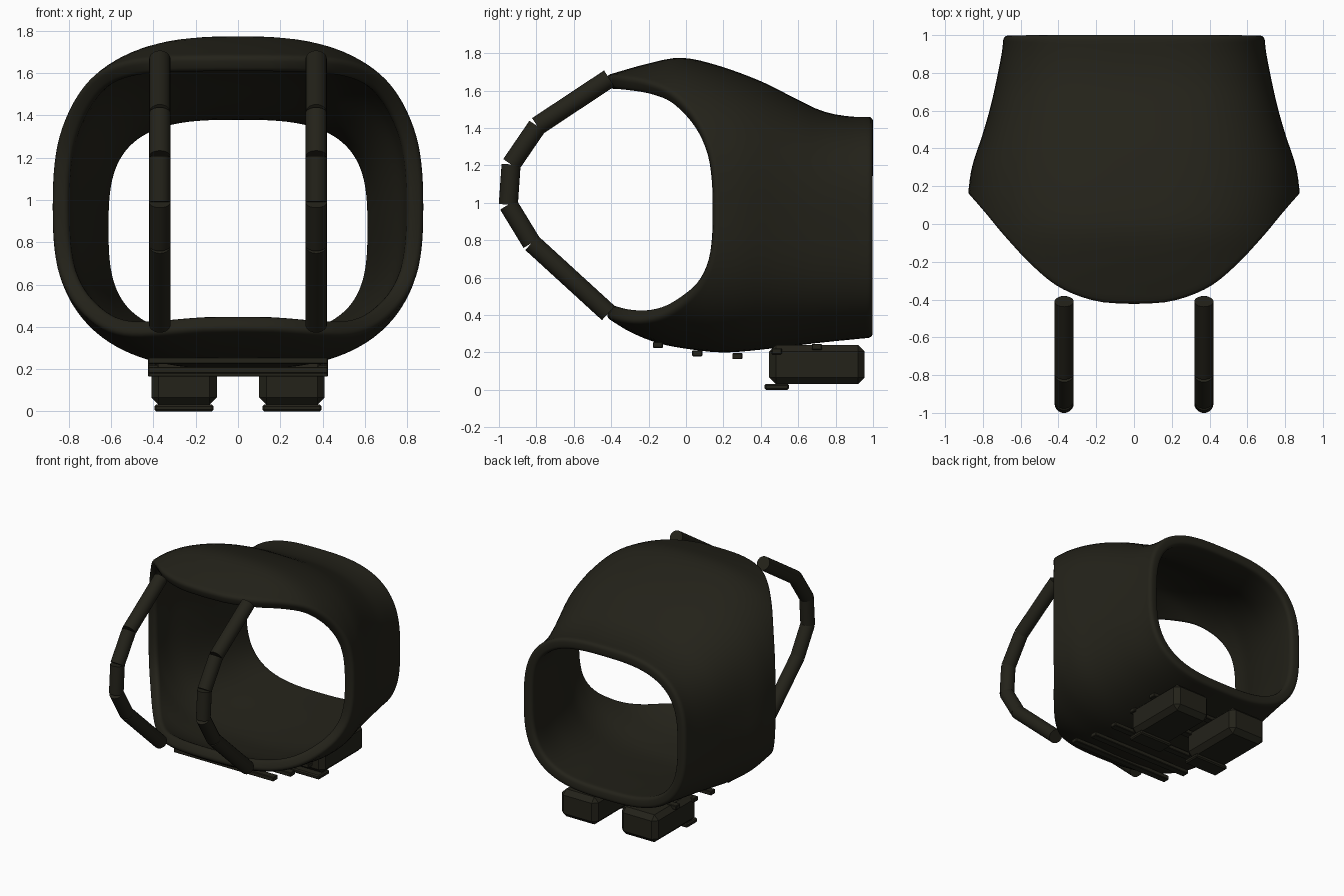
import bpy, bmesh, math
from mathutils import Vector

if "Cube" in bpy.data.objects:
    bpy.data.objects.remove(bpy.data.objects["Cube"])

mat = bpy.data.materials.new("dark_olive")
mat.diffuse_color = (0.017, 0.016, 0.010, 1)
mat.use_nodes = True
mat.node_tree.nodes["Principled BSDF"].inputs["Base Color"].default_value = mat.diffuse_color


def finish(ob, angle=35):
    ob.data.materials.append(mat)
    bpy.ops.object.select_all(action='DESELECT')
    ob.select_set(True)
    bpy.context.view_layer.objects.active = ob
    for m in list(ob.modifiers):
        bpy.ops.object.modifier_apply(modifier=m.name)
    bpy.ops.object.shade_smooth_by_angle(angle=math.radians(angle))


def new_object(name, bm):
    bmesh.ops.recalc_face_normals(bm, faces=bm.faces)
    me = bpy.data.meshes.new(name)
    bm.to_mesh(me)
    bm.free()
    ob = bpy.data.objects.new(name, me)
    bpy.context.collection.objects.link(ob)
    return ob


def curve(pts, t):
    """Smooth interpolation through (position, value) points."""
    t = min(max(t, pts[0][0]), pts[-1][0])
    slope = lambda i, j: (pts[j][1] - pts[i][1]) / (pts[j][0] - pts[i][0])
    last = len(pts) - 1
    for i in range(last):
        (a, va), (b, vb) = pts[i], pts[i + 1]
        if t <= b:
            ma = slope(max(i - 1, 0), i + 1)
            mb = slope(i, min(i + 2, last))
            h = b - a
            u = (t - a) / h
            return ((2*u**3 - 3*u*u + 1) * va + (u**3 - 2*u*u + u) * h * ma
                    + (3*u*u - 2*u**3) * vb + (u**3 - u*u) * h * mb)


# Shell profiles along y, and the plan curve of the front edge
TOP = [(-.43, 1.68), (-.2, 1.745), (-.03, 1.775), (.15, 1.74), (.4, 1.65),
       (.6, 1.55), (.73, 1.49), (.87, 1.462), (1, 1.46)]
BOTTOM = [(-.43, .39), (-.3, .31), (-.15, .25), (0, .22), (.2, .2),
          (.45, .22), (.7, .25), (1, .28)]
WIDTH = [(.15, .88), (.3, .858), (.48, .80), (.62, .76), (.8, .72),
         (.92, .698), (1, .69)]
FRONT = [(0, -.43), (.2, -.415), (.4, -.34), (.55, -.22), (.7, -.06),
         (.8, .06), (.88, .15)]

# Hollow shell, lofted from superellipse sections
N, ROWS = 112, 28
bm = bmesh.new()
rows = []
for r in range(ROWS + 1):
    ring = []
    for k in range(N):
        a = 2 * math.pi * k / N
        ca, sa = math.cos(a), math.sin(a)
        y0 = curve(FRONT, .88 * abs(ca) ** (2 / 2.6))
        y = y0 + (1 - y0) * r / ROWS
        e = 2 / (2.6 + .3 * max(0, y))
        c = math.copysign(abs(ca) ** e, ca)
        s = math.copysign(abs(sa) ** e, sa)
        t, b = curve(TOP, y), curve(BOTTOM, y)
        ring.append(bm.verts.new((curve(WIDTH, y) * c, y, (t + b) / 2 + (t - b) / 2 * s)))
    rows.append(ring)
for p, q in zip(rows, rows[1:]):
    for k in range(N):
        bm.faces.new((p[k], p[(k + 1) % N], q[(k + 1) % N], q[k]))
shell = new_object("shell", bm)
solid = shell.modifiers.new("wall", 'SOLIDIFY')
solid.thickness, solid.offset = .08, -1
bev = shell.modifiers.new("rim", 'BEVEL')
bev.width, bev.segments, bev.limit_method = .025, 3, 'ANGLE'
bev.angle_limit = math.radians(50)
finish(shell, 50)


# Front guard bars, each a chain of straight tubes
PATH = [(-.41, 1.665), (-.795, 1.41), (-.935, 1.205), (-.95, .99), (-.825, .785), (-.415, .41)]
for side, label in ((-1, "left"), (1, "right")):
    for i, (p, q) in enumerate(zip(PATH, PATH[1:])):
        p, q = Vector((side * .37, *p)), Vector((side * .37, *q))
        bpy.ops.mesh.primitive_cylinder_add(vertices=20, radius=.051, depth=(q - p).length,
                                            location=(p + q) / 2)
        ob = bpy.context.object
        ob.name = f"guard_bar_{label}_{i + 1}"
        ob.rotation_euler = (q - p).to_track_quat('Z', 'Y').to_euler()
        finish(ob)


def box(name, lo, hi, chamfer):
    bm = bmesh.new()
    bmesh.ops.create_cube(bm, size=1)
    for v in bm.verts:
        v.co = [(l + h) / 2 + c * (h - l) for l, h, c in zip(lo, hi, v.co)]
    bmesh.ops.bevel(bm, geom=bm.edges[:], offset=chamfer, segments=1, affect='EDGES')
    finish(new_object(name, bm), 25)


# Chamfered blocks under the rear, each with a small tab
for side, label in ((-1, "left"), (1, "right")):
    xs = sorted((side * .10, side * .41))
    box(f"under_block_{label}", (xs[0], .445, .03), (xs[1], .955, .24), .035)
    box(f"block_tab_{label}", (xs[0] + .015, .42, 0), (xs[1] - .015, .55, .032), .008)

# Cross strips along the underside
for i, (y, z) in enumerate([(-.15, .24), (.06, .195), (.275, .18), (.485, .205), (.7, .23)]):
    box(f"cross_strip_{i + 1}", (-.425, y - .027, z - .016), (.425, y + .027, z + .016), .004)
